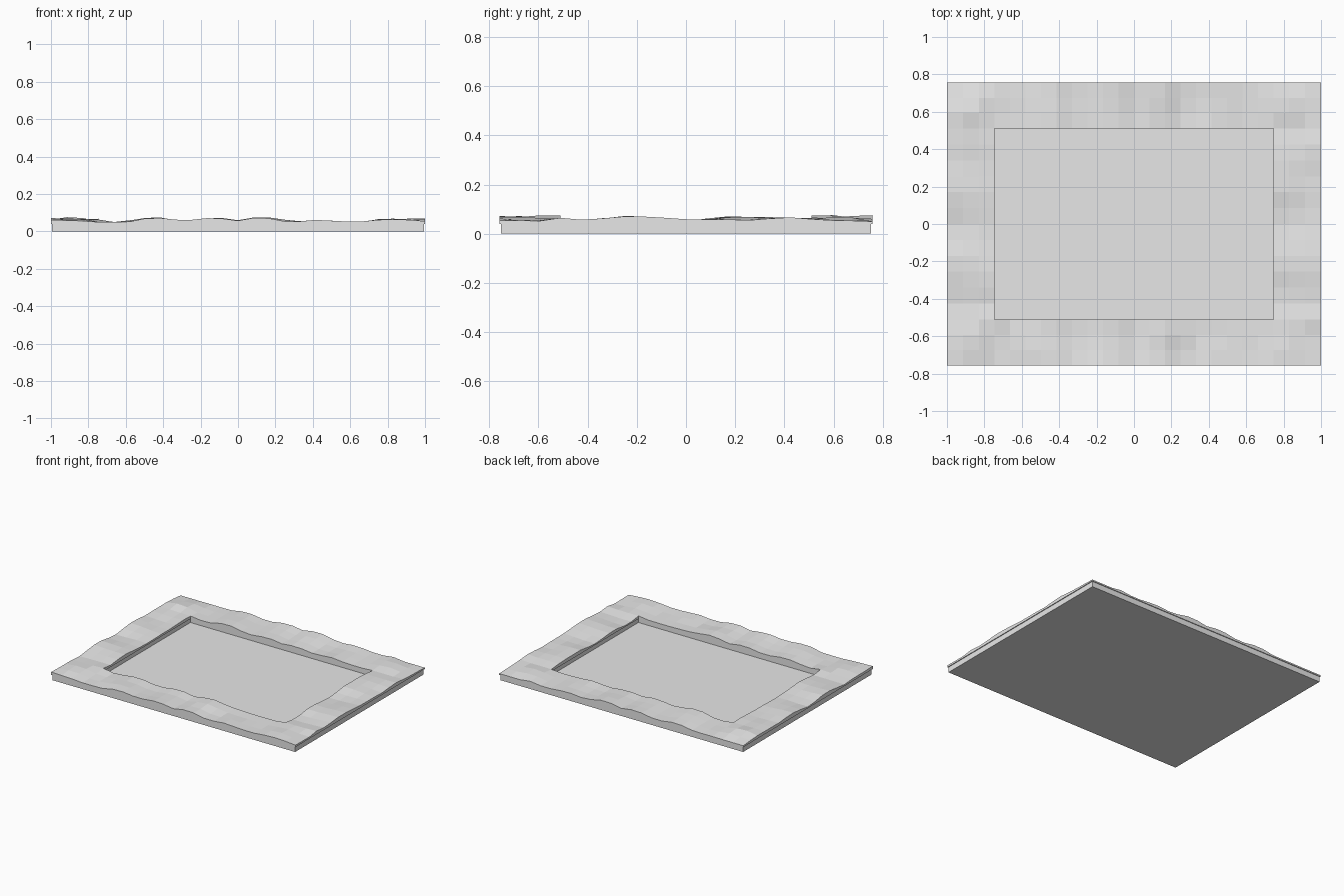
import bpy
import bmesh
from mathutils import Vector, noise

cube = bpy.data.objects.get("Cube")
if cube:
    bpy.data.objects.remove(cube, do_unlink=True)

HX, HY = 1.0, 0.757      # outer half sizes
OX, OY = 0.745, 0.51     # opening half sizes
FLOOR, LIP, INSET = 0.008, 0.04, 0.006

grey = bpy.data.materials.new("light_grey")
grey.diffuse_color = (0.8, 0.8, 0.8, 1)
grey.use_nodes = True
grey.node_tree.nodes["Principled BSDF"].inputs["Base Color"].default_value = (0.8, 0.8, 0.8, 1)

# Crest heights of the rough surface along each axis
CREST_X = [(-1, .07), (-.9, .078), (-.68, .053), (-.45, .08), (-.28, .06), (-.12, .077), (0, .061),
           (.12, .078), (.3, .06), (.4, .066), (.62, .055), (.82, .073), (1, .06)]
CREST_Y = [(-.76, .07), (-.6, .08), (-.42, .06), (-.23, .075), (0, .06), (.2, .071),
           (.45, .069), (.52, .065), (.6, .08), (.76, .06)]


def crest(points, t):
    for (a, ha), (b, hb) in zip(points, points[1:]):
        if t <= b:
            f = max(0, (t - a) / (b - a))
            f = f * f * (3 - 2 * f)
            return ha + (hb - ha) * f
    return points[-1][1]


def height(x, y):
    if abs(x) > OX + .01 and abs(y) > OY + .01:
        top = min(crest(CREST_X, x), crest(CREST_Y, y))
    elif abs(x) >= OX - .01 and abs(y) <= OY + .01:
        top = crest(CREST_Y, y)
    else:
        top = crest(CREST_X, x)
    dip = 0.5 + 0.9 * noise.noise(Vector((x * 4.5, y * 4.5, 3)))
    return max(0.05, top - 0.016 * min(1, max(0, dip)))


def steps(a, b, n):
    return [a + (b - a) * i / n for i in range(n)]


def finish(bm, name):
    bmesh.ops.recalc_face_normals(bm, faces=bm.faces)
    mesh = bpy.data.meshes.new(name)
    bm.to_mesh(mesh)
    bm.free()
    mesh.materials.append(grey)
    obj = bpy.data.objects.new(name, mesh)
    bpy.context.collection.objects.link(obj)
    return obj


# Rough carved border, a grid with the opening left out
xs = steps(-HX, -OX, 3) + steps(-OX, OX, 18) + steps(OX, HX, 3) + [HX]
ys = steps(-HY, -OY, 3) + steps(-OY, OY, 12) + steps(OY, HY, 3) + [HY]
bm = bmesh.new()
grid = [[bm.verts.new((x, y, height(x, y))) for y in ys] for x in xs]
for i in range(len(xs) - 1):
    for j in range(len(ys) - 1):
        if 3 <= i < len(xs) - 4 and 3 <= j < len(ys) - 4:
            continue
        bm.faces.new((grid[i][j], grid[i + 1][j], grid[i + 1][j + 1], grid[i][j + 1]))
bmesh.ops.delete(bm, geom=[v for v in bm.verts if not v.link_faces], context='VERTS')


def extrude(edges):
    geom = bmesh.ops.extrude_edge_only(bm, edges=edges)["geom"]
    verts = [g for g in geom if isinstance(g, bmesh.types.BMVert)]
    return verts, [g for g in geom if isinstance(g, bmesh.types.BMEdge) and g.is_boundary]


# Lip, undercut and body walls, outside and around the opening
verts, rim = extrude([e for e in bm.edges if e.is_boundary])
for v in verts:
    v.co.z = LIP
verts, rim = extrude(rim)
for v in verts:
    for axis, outer, inner in ((0, HX, OX), (1, HY, OY)):
        sign = 1 if v.co[axis] > 0 else -1
        other = 1 - axis
        on_outer = abs(abs(v.co[axis]) - outer) < 1e-4
        on_inner = (abs(abs(v.co[axis]) - inner) < 1e-4
                    and abs(v.co[other]) < (OY if axis == 0 else OX) + INSET + 1e-3)
        if on_outer:
            v.co[axis] -= sign * INSET
        elif on_inner:
            v.co[axis] += sign * INSET
verts, rim = extrude(rim)
for v in verts:
    v.co.z = FLOOR
finish(bm, "rough_border")

# Flat backing panel
bm = bmesh.new()
bmesh.ops.create_cube(bm, size=1)
for v in bm.verts:
    v.co = (v.co.x * 2 * (HX - INSET), v.co.y * 2 * (HY - INSET), (v.co.z + 0.5) * FLOOR)
finish(bm, "backing_panel")
